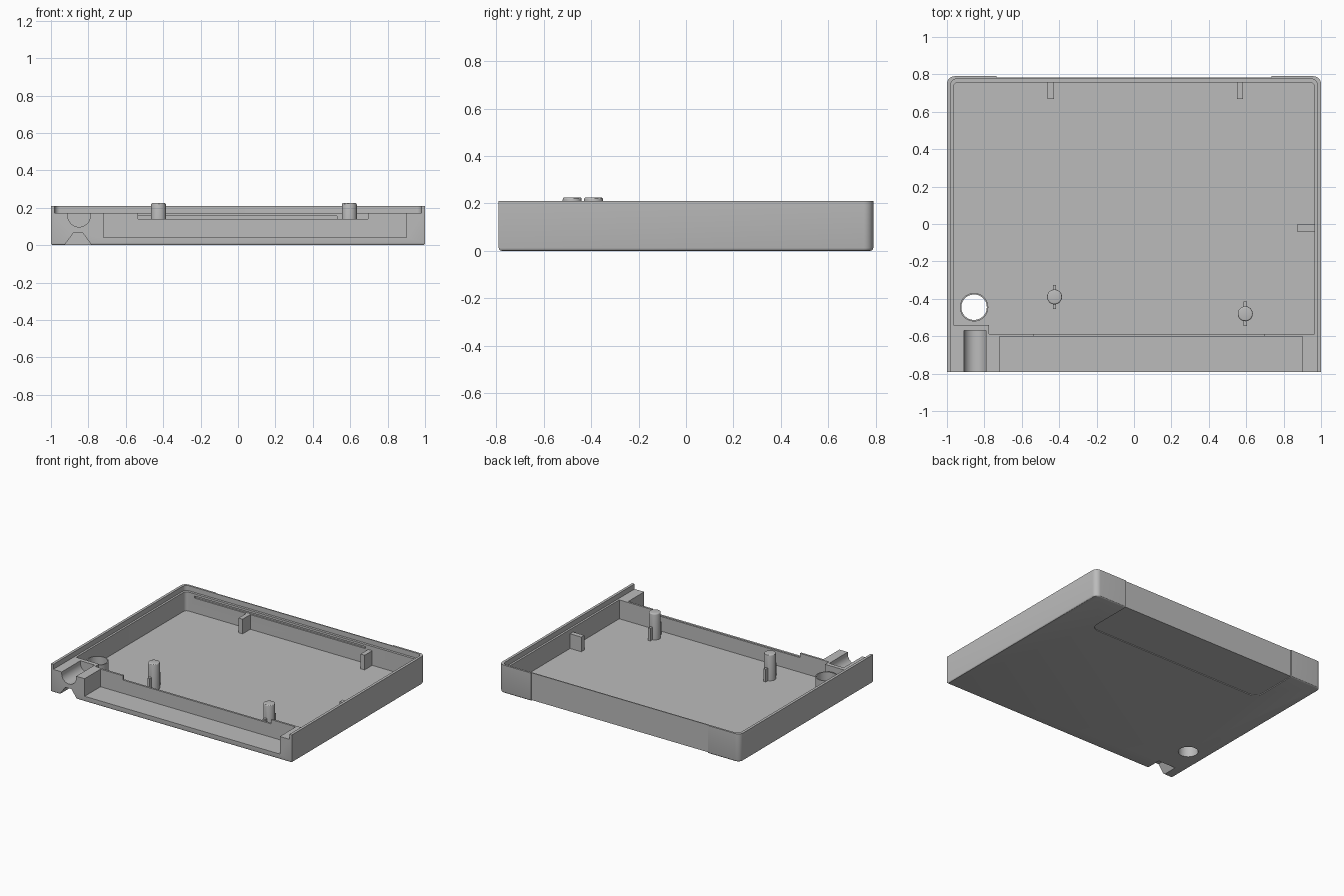
import bpy, bmesh, math

if "Cube" in bpy.data.objects:
    bpy.data.objects.remove(bpy.data.objects["Cube"])

grey = bpy.data.materials.new("plain grey plastic")
grey.diffuse_color = (0.5, 0.5, 0.5, 1)
grey.use_nodes = True
grey.node_tree.nodes["Principled BSDF"].inputs["Base Color"].default_value = grey.diffuse_color


def finish(bm, name):
    bmesh.ops.recalc_face_normals(bm, faces=bm.faces[:])
    me = bpy.data.meshes.new(name)
    bm.to_mesh(me)
    bm.free()
    ob = bpy.data.objects.new(name, me)
    bpy.context.collection.objects.link(ob)
    me.materials.append(grey)
    return ob


def prism(name, pts, lo, hi, axis="z", bevel=0):
    """Extrude a 2D outline along z, or an (x, z) outline along y."""
    bm = bmesh.new()
    place = (lambda p: (p[0], p[1], lo)) if axis == "z" else (lambda p: (p[0], lo, p[1]))
    face = bm.faces.new([bm.verts.new(place(p)) for p in pts])
    edges = face.edges[:]
    out = bmesh.ops.extrude_face_region(bm, geom=[face], use_keep_orig=True)
    offset = (0, 0, hi - lo) if axis == "z" else (0, hi - lo, 0)
    bmesh.ops.translate(bm, vec=offset,
                        verts=[v for v in out["geom"] if isinstance(v, bmesh.types.BMVert)])
    bmesh.ops.recalc_face_normals(bm, faces=bm.faces[:])
    if bevel:
        bmesh.ops.bevel(bm, geom=edges, offset=bevel, segments=3, profile=0.5, affect="EDGES")
    return finish(bm, name)


def box(name, x0, x1, y0, y1, z0, z1):
    return prism(name, [(x0, y0), (x1, y0), (x1, y1), (x0, y1)], z0, z1)


def arc(cx, cy, r, a0, a1, n=8):
    return [(cx + r * math.cos(math.radians(a0 + (a1 - a0) * i / n)),
             cy + r * math.sin(math.radians(a0 + (a1 - a0) * i / n))) for i in range(n + 1)]


def tray(x, y1, r, front):
    """Outline with two rounded back corners and a given front edge."""
    return front + arc(x - r, y1 - r, r, 0, 90) + arc(-x + r, y1 - r, r, 90, 180)


def disc(cx, cy, r):
    return arc(cx, cy, r, 0, 360, 48)[:-1]


def combine(ob, other, operation="DIFFERENCE"):
    mod = ob.modifiers.new("join", "BOOLEAN")
    mod.object, mod.operation, mod.solver = other, operation, "EXACT"
    bpy.context.view_layer.objects.active = ob
    bpy.ops.object.modifier_apply(modifier=mod.name)
    bpy.data.objects.remove(other, do_unlink=True)


def smooth(ob):
    bpy.ops.object.select_all(action="DESELECT")
    ob.select_set(True)
    bpy.context.view_layer.objects.active = ob
    bpy.ops.object.shade_smooth_by_angle(angle=math.radians(30))


# Shell block, square at the front and rounded at the back
shell = prism("shell", tray(1, 0.79, 0.04, [(-1, -0.79), (1, -0.79)]), 0, 0.21, bevel=0.012)

# Stepped rim, then the main cavity
combine(shell, prism("rim_cut", tray(0.98, 0.775, 0.03, [(-0.98, -0.9), (0.98, -0.9)]), 0.172, 0.3))
combine(shell, prism("cavity_cut", tray(0.965, 0.757, 0.025, [
    (-0.965, -0.54), (-0.775, -0.54), (-0.775, -0.587), (0.965, -0.587)]), 0.03, 0.3))

# Front pocket, lowered middle of its rear wall, groove inside the back wall
combine(shell, box("pocket_cut", -0.72, 0.90, -0.9, -0.602, 0.04, 0.3))
combine(shell, box("wall_dip_cut", -0.535, 0.695, -0.65, -0.55, 0.14, 0.3))
combine(shell, box("groove_cut", -0.89, 0.53, 0.74, 0.769, 0.14, 0.155))

# Round-bottomed channel and the notch below it
channel = [(-0.91, 0.3)] + arc(-0.85, 0.157, 0.06, 180, 360, 20) + [(-0.79, 0.3)]
combine(shell, prism("channel_cut", channel, -0.9, -0.57, "y"))
notch = [(-0.935, -0.01), (-0.88, 0.065), (-0.83, 0.065), (-0.775, -0.01)]
combine(shell, prism("notch_cut", notch, -0.9, -0.67, "y"))

# Tube around a through hole
combine(shell, prism("tube", disc(-0.855, -0.445, 0.076), 0.02, 0.14), "UNION")
combine(shell, prism("hole_cut", disc(-0.855, -0.445, 0.068), -0.1, 0.3))

# Shallow label recess wrapping from the back to the underside
combine(shell, box("back_label_cut", -0.735, 0.735, 0.783, 0.9, -0.1, 0.3))
label = [(0.735, 0.9), (-0.735, 0.9)] + arc(-0.675, 0.48, 0.06, 180, 270) \
    + arc(0.675, 0.48, 0.06, 270, 360)
combine(shell, prism("under_label_cut", label, -0.1, 0.006))
smooth(shell)

# Support ribs on the back and right walls
for name, dims in (("back_rib_left", (-0.462, -0.428, 0.667, 0.76)),
                   ("back_rib_right", (0.55, 0.584, 0.667, 0.76)),
                   ("side_rib", (0.872, 0.968, -0.04, -0.004))):
    box(name, *dims, 0.025, 0.14)

# Locating pegs with a fin on each side
for side, x, y in (("left", -0.425, -0.39), ("right", 0.595, -0.48)):
    peg = prism("peg_" + side, disc(x, y, 0.04), 0.225, 0.025, bevel=0.008)
    combine(peg, box("fin", x - 0.009, x + 0.009, y - 0.065, y + 0.065, 0.025, 0.125), "UNION")
    smooth(peg)
